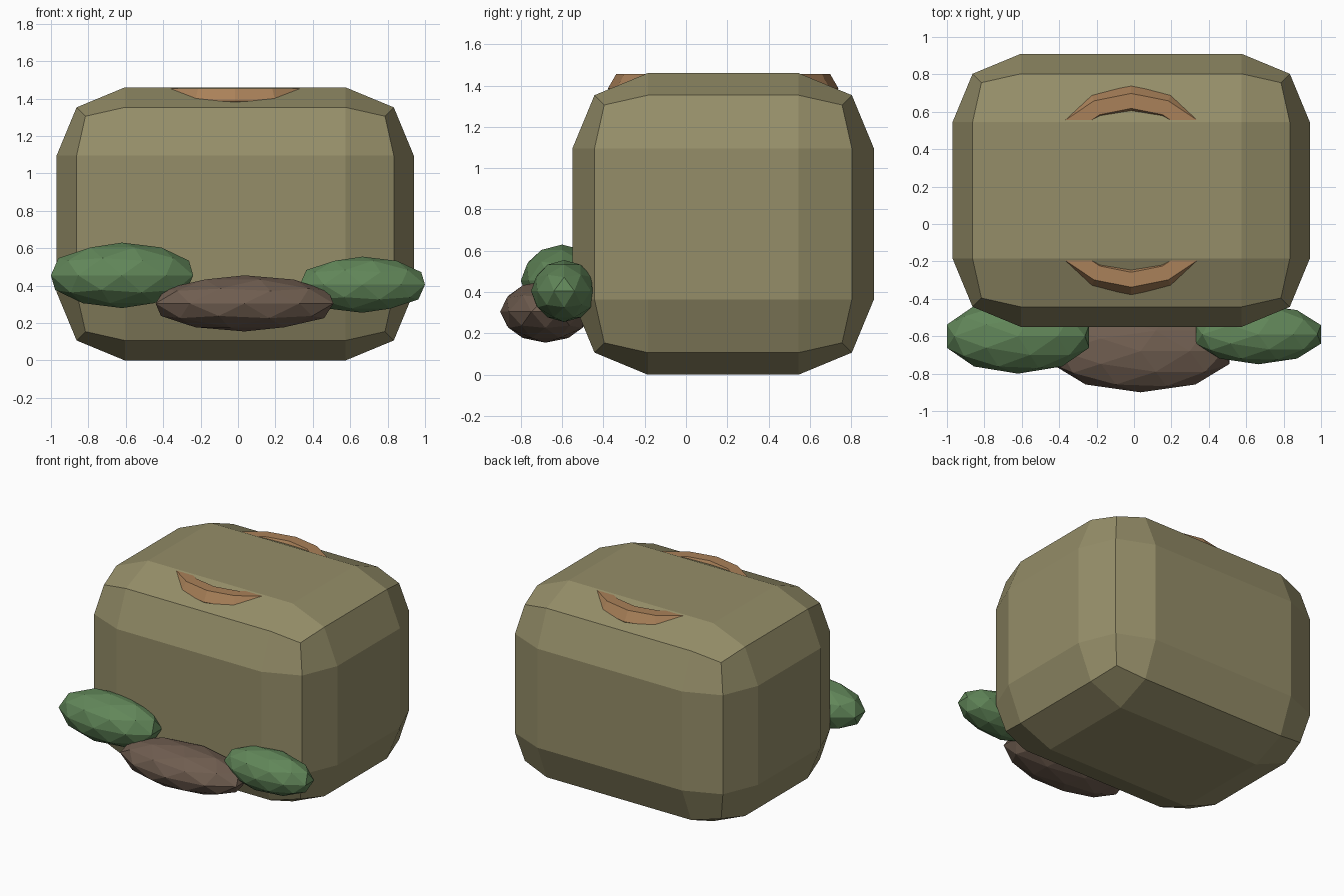
import bpy

if "Cube" in bpy.data.objects:
    bpy.data.objects.remove(bpy.data.objects["Cube"])


def finish(obj, name, color):
    obj.name = name
    mat = bpy.data.materials.new(name + "_colour")
    mat.diffuse_color = (*color, 1)
    mat.use_nodes = True
    mat.node_tree.nodes["Principled BSDF"].inputs["Base Color"].default_value = mat.diffuse_color
    obj.data.materials.append(mat)
    for p in obj.data.polygons:
        p.use_smooth = False
    return obj


def apply_scale():
    bpy.ops.object.transform_apply(location=False, rotation=False, scale=True)


# Main block with wide two-step bevels
CX, CY = -0.015, 0.18
bpy.ops.mesh.primitive_cube_add(size=1, location=(CX, CY, 0.73))
body = bpy.context.object
body.scale = (1.91, 1.46, 1.46)
apply_scale()
bevel = body.modifiers.new("rounded_edges", "BEVEL")
bevel.width = 0.365
bevel.segments = 2
bevel.limit_method = "NONE"
finish(body, "rounded_block", (0.30, 0.27, 0.14))

# Ring sunk into the top, showing only at the front and back bevels
bpy.ops.mesh.primitive_torus_add(
    location=(CX, CY, 1.386), major_radius=0.478, minor_radius=0.08,
    major_segments=16, minor_segments=6)
finish(bpy.context.object, "top_ring", (0.40, 0.22, 0.10))

# Bushes and mound along the front foot
GREEN, BROWN = (0.12, 0.24, 0.10), (0.16, 0.11, 0.08)
for name, loc, radii, color in (
    ("left_bush", (-0.62, -0.60, 0.455), (0.40, 0.20, 0.175), GREEN),
    ("right_bush", (0.665, -0.59, 0.405), (0.352, 0.16, 0.15), GREEN),
    ("earth_mound", (0.035, -0.68, 0.305), (0.50, 0.22, 0.15), BROWN),
):
    bpy.ops.mesh.primitive_ico_sphere_add(subdivisions=2, radius=1, location=loc)
    blob = bpy.context.object
    blob.scale = radii
    apply_scale()
    finish(blob, name, color)
